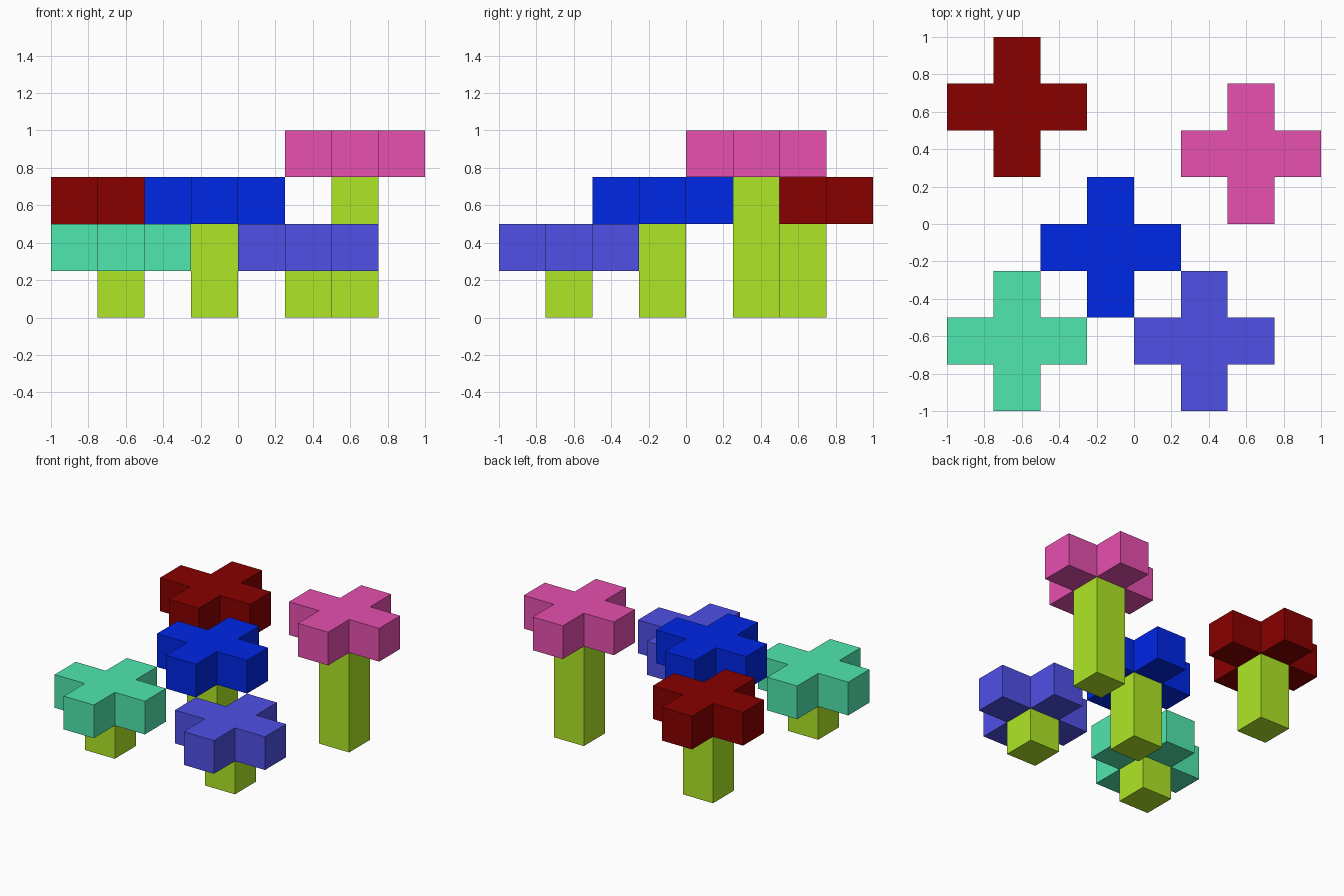
import bpy
import bmesh

old = bpy.data.objects.get("Cube")
if old:
    bpy.data.objects.remove(old, do_unlink=True)

UNIT = 0.25  # edge of one building block


def make_material(name, rgb):
    mat = bpy.data.materials.new(name)
    mat.use_nodes = True
    mat.diffuse_color = (*rgb, 1)
    bsdf = mat.node_tree.nodes["Principled BSDF"]
    bsdf.inputs["Base Color"].default_value = (*rgb, 1)
    return mat


def extrude_outline(name, outline, x, y, bottom, height, mat):
    """Flat outline raised into a solid prism."""
    bm = bmesh.new()
    face = bm.faces.new([bm.verts.new((px, py, 0)) for px, py in outline])
    raised = bmesh.ops.extrude_face_region(bm, geom=[face])["geom"]
    top = [v for v in raised if isinstance(v, bmesh.types.BMVert)]
    bmesh.ops.translate(bm, verts=top, vec=(0, 0, height))
    bmesh.ops.recalc_face_normals(bm, faces=bm.faces[:])
    mesh = bpy.data.meshes.new(name)
    bm.to_mesh(mesh)
    bm.free()
    mesh.materials.append(mat)
    obj = bpy.data.objects.new(name, mesh)
    obj.location = (x, y, bottom)
    bpy.context.collection.objects.link(obj)


# Outlines: square stem, and a plus shape made by turning one arm four times
h = UNIT / 2
square = [(-h, -h), (h, -h), (h, h), (-h, h)]
plus = []
arm = [(h, -h), (3 * h, -h), (3 * h, h)]
for turn in range(4):
    plus += arm
    arm = [(-py, px) for px, py in arm]

stem_green = make_material("stem green", (0.43, 0.8, 0.02))

# Flowers: name, petal colour (linear), centre x and y, stem height in blocks
flowers = [
    ("red", (0.25, 0.0, 0.0), -0.625, 0.625, 2),
    ("pink", (0.8, 0.08, 0.43), 0.625, 0.375, 3),
    ("blue", (0.0, 0.02, 0.8), -0.125, -0.125, 2),
    ("teal", (0.08, 0.8, 0.43), -0.625, -0.625, 1),
    ("violet", (0.08, 0.08, 0.8), 0.375, -0.625, 1),
]

for color, rgb, x, y, blocks in flowers:
    petals = make_material(color + " petals", rgb)
    top = blocks * UNIT
    extrude_outline(color + "_flower_stem", square, x, y, 0, top, stem_green)
    extrude_outline(color + "_flower_head", plus, x, y, top, UNIT, petals)
